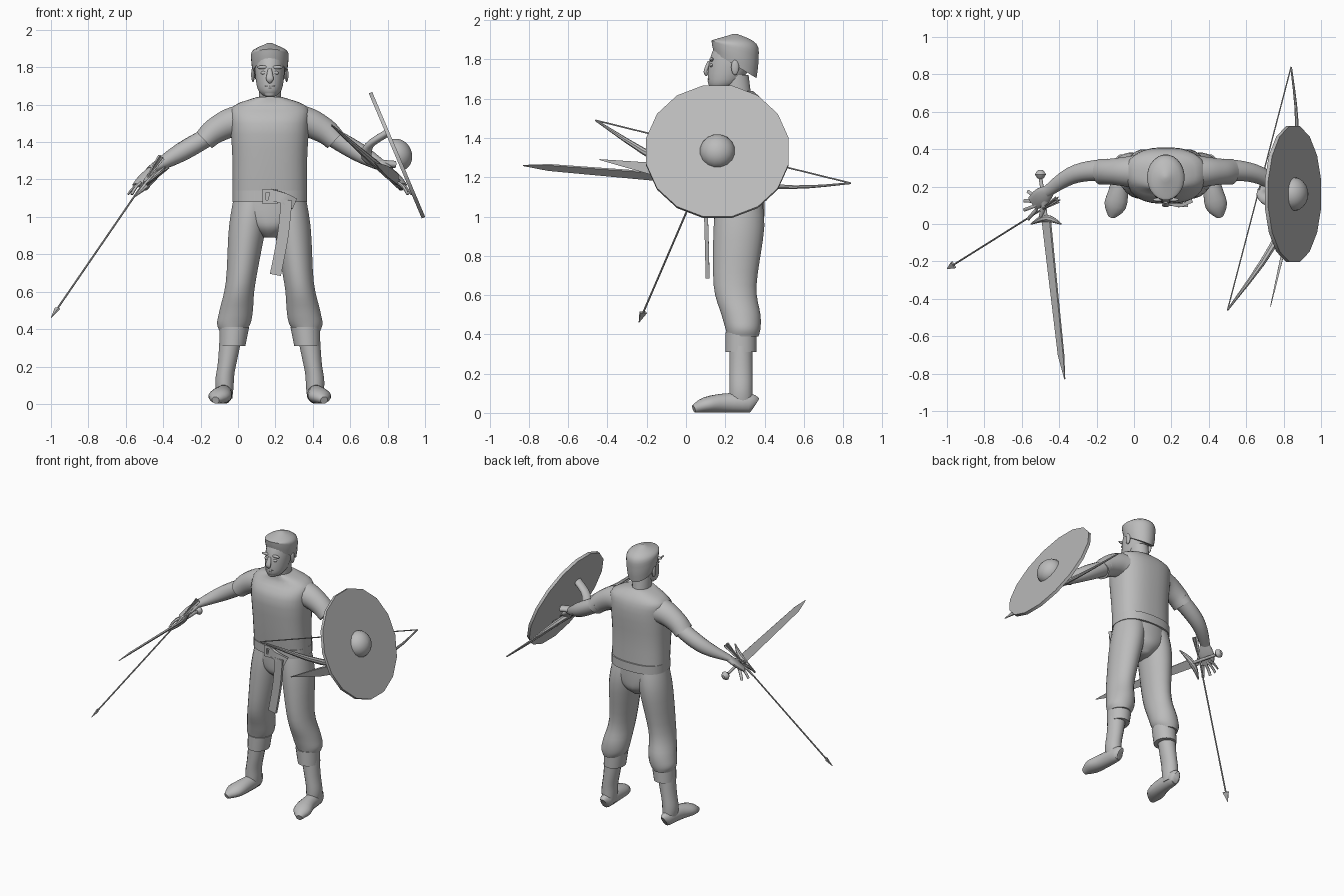
import bpy
import bmesh
import math
from mathutils import Vector

cube = bpy.data.objects.get("Cube")
if cube:
    bpy.data.objects.remove(cube, do_unlink=True)

grey = bpy.data.materials.new("plain grey")
grey.use_nodes = True
grey.diffuse_color = (0.5, 0.5, 0.5, 1)
grey.node_tree.nodes["Principled BSDF"].inputs["Base Color"].default_value = grey.diffuse_color

MIDLINE = 0.17  # the figure stands to one side of the origin; x is measured from its midline
UP = Vector((0, 0, 1))
BACK = Vector((0, 1, 0))
BOX = dict(sides=4, power=99, steps=1)


def finish(name, bm):
    """Turn a bmesh into a shaded object."""
    bmesh.ops.recalc_face_normals(bm, faces=bm.faces)
    bmesh.ops.translate(bm, vec=(MIDLINE, 0, 0), verts=bm.verts)
    mesh = bpy.data.meshes.new(name)
    bm.to_mesh(mesh)
    bm.free()
    mesh.materials.append(grey)
    obj = bpy.data.objects.new(name, mesh)
    bpy.context.collection.objects.link(obj)
    bpy.ops.object.select_all(action='DESELECT')
    obj.select_set(True)
    bpy.context.view_layer.objects.active = obj
    bpy.ops.object.shade_smooth_by_angle(angle=math.radians(40))


def value(values, t):
    """Smooth value at t along a list, or the constant itself."""
    if isinstance(values, (int, float)):
        return values
    last = len(values) - 1
    index = min(int(t * last + 1e-6), last - 1)
    f = t * last - index
    p, q, r, s = (values[max(0, min(last, index + k))] for k in (-1, 0, 1, 2))
    slope_in, slope_out = (r - p) / 2, (s - q) / 2
    bend = 3 * (r - q) - 2 * slope_in - slope_out
    twist = 2 * (q - r) + slope_in + slope_out
    return q + f * (slope_in + f * (bend + f * twist))


def section(sides, power):
    """Unit superellipse; a high power gives a box."""
    angles = [math.tau * (i + 0.5) / sides for i in range(sides)]
    return [[math.copysign(abs(c) ** (2 / power), c) for c in (math.cos(a), math.sin(a))]
            for a in angles]


def tube(name, x, y, z, width, depth, sides=16, steps=12, power=2, roll=0, ref=UP,
         level=False, tilt=0, mirror=1):
    """Skin rings along a path; each argument is a constant or an evenly spread list."""
    times = [i / steps for i in range(steps + 1)]
    points = [Vector((mirror * value(x, t), value(y, t), value(z, t))) for t in times]
    bm = bmesh.new()
    rings = []
    for i, t in enumerate(times):
        if level:
            across, over = Vector((1, 0, 0)), BACK + UP * value(tilt, t)
        else:
            along = points[min(i + 1, steps)] - points[max(i - 1, 0)]
            across = along.cross(ref).normalized()
            over = across.cross(along).normalized()
            across, over = (across * math.cos(roll) + over * math.sin(roll),
                            over * math.cos(roll) - across * math.sin(roll))
        w, d = value(width, t), value(depth, t)
        rings.append([bm.verts.new(points[i] + across * w * u + over * d * v)
                      for u, v in section(sides, power)])
    for a, b in zip(rings, rings[1:]):
        for i in range(sides):
            j = (i + 1) % sides
            bm.faces.new((a[i], a[j], b[j], b[i]))
    bm.faces.new(rings[0])
    bm.faces.new(rings[-1])
    finish(name, bm)


def stack(name, y, z, width, depth, x=0, **options):
    """Level rings piled upwards."""
    tube(name, x, y, z, width, depth, level=True, **options)


def pair(maker, name, *shape, **options):
    for label, mirror in (("left_", 1), ("right_", -1)):
        maker(label + name, *shape, mirror=mirror, **options)


def ball(name, x, y, z, size, mirror=1):
    bm = bmesh.new()
    bmesh.ops.create_uvsphere(bm, u_segments=14, v_segments=8, radius=1)
    bmesh.ops.scale(bm, vec=size, verts=bm.verts)
    bmesh.ops.translate(bm, vec=(mirror * x, y, z), verts=bm.verts)
    finish(name, bm)


# Head, hair and face
stack("neck", [.27, .25], [1.56, 1.72], .06, .07)
stack("head", [.17, .18, .2, .23, .24], [1.64, 1.66, 1.7, 1.8, 1.9],
      [.02, .05, .07, .08, .07], [.03, .06, .09, .11, .08], sides=24)
stack("hair", .25, [1.77, 1.84, 1.89, 1.93], [.09, .1, .09, .01], [.11, .12, .11, .01],
      tilt=[-.6, -.4, -.1, 0], sides=24)
tube("nose", 0, [.12, .1, .11], [1.79, 1.74, 1.72], [.01, .02, .01], .01, ref=BACK)
ball("upper_lip", 0, .12, 1.7, (.03, .01, .006))
ball("lower_lip", 0, .12, 1.69, (.02, .01, .006))
ball("chin", 0, .14, 1.66, (.03, .02, .02))
pair(ball, "ear", .09, .25, 1.76, (.01, .02, .04))
pair(ball, "eye", .03, .13, 1.77, (.02, .01, .01))
pair(ball, "brow", .04, .13, 1.8, (.03, .01, .01))

# Tunic, belt and buckle
stack("tunic", [.27, .26, .26, .28, .26], [1.12, 1.3, 1.5, 1.59, 1.64],
      [.2, .2, .21, .2, .07], [.13, .14, .15, .11, .08], sides=32, power=2.5)
stack("belt", .27, [1.08, 1.14], .2, .14, sides=32, power=2.5, steps=1)
for offset in (-.03, .03):
    tube("buckle_bar", [-.04, .04], .12, 1.11 + offset, .01, .01, **BOX)
    tube("buckle_post", offset, .12, [1.07, 1.15], .01, .01, ref=BACK, **BOX)
tube("belt_wrap", [0, .07, .13], [.12, .1, .12], [1.12, 1.1, 1.07], .01, .03, sides=4, power=99)
tube("belt_tail", [.09, .07, .03], [.1, .11], [1.09, .9, .69], .03, .01,
     sides=4, power=99, ref=BACK)

# Trousers, cuffs and boots
stack("trouser_seat", .27, [.89, .94, 1.01, 1.12], [.04, .12, .19, .19], [.07, .12, .13, .13], sides=24)
pair(stack, "trouser_leg", [.29, .29, .28, .25, .27, .27], [.39, .43, .5, .65, .95, 1.12],
     [.07, .09, .09, .08, .1, .1], [.08, .09, .1, .11, .13, .11], x=[.2, .17, .09], sides=24, steps=20)
pair(stack, "cuff", .28, [.31, .41], [.07, .08], .08, x=[.2, .19], sides=24, steps=1)
pair(stack, "boot_shaft", .28, [.03, .1, .2, .35], [.04, .05, .05, .06], .06, x=[.24, .24, .21])
pair(tube, "boot_foot", [.24, .25, .29], [.35, .32, .2, .1, .04], [.04, .05, .05, .04, .02],
     [.02, .04, .05, .06, .02], [.04, .05, .05, .04, .02])

# Sleeves, arms and hands
pair(tube, "sleeve", [.16, .35], .28, [1.51, 1.5, 1.46, 1.41], [.09, .08, .07, .07], [.09, .08, .07, .06])
pair(tube, "arm", [.31, .64], [.29, .27, .17], [1.44, 1.25], [.06, .05, .03], [.05, .05, .02])
pair(tube, "palm", [.62, .71], [.18, .11], [1.26, 1.17], [.03, .05, .04], [.02, .02, .01])
for i, finger in enumerate(("index", "middle", "ring", "little")):
    spread = i - 1.5
    reach = .76 - .01 * spread ** 2
    pair(tube, finger + "_finger", [.69, reach], [.11 + .02 * spread, .1 + .05 * spread],
         [1.18, 1.16, 1.12], .01, [.01, .005], sides=8, steps=4)
pair(tube, "thumb", [.64, .67], [.13, .04], [1.23, 1.18], [.02, .01], .01, sides=8, steps=4)

# Sword in the right hand, its flat side tipped over
tube("sword_blade", [-.64, -.56, -.54], [.03, -.7, -.83], [1.19, 1.25, 1.26], [.03, .02, .002],
     [.006, .005, .002], sides=4, power=99, steps=2, roll=math.pi * .75)
tube("sword_guard", [-.72, -.56], [0, .03, 0], [1.11, 1.27], [.004, .02, .004], [.004, .02, .004], sides=8)
tube("sword_grip", [-.64, -.67], [.03, .25], [1.19, 1.17], .01, .01, steps=1)
tube("sword_pommel", -.67, [.24, .29], 1.17, [.01, .03, .01], [.01, .03, .01], steps=4)

# Arrow in the right hand
NOCK, POINT = Vector((-.58, .13, 1.32)), Vector((-1.17, -.24, .46))


def on_arrow(start, end):
    return zip(NOCK.lerp(POINT, start), NOCK.lerp(POINT, end))


tube("arrow_shaft", *on_arrow(0, .95), .005, .005, sides=8, steps=1)
tube("arrow_head", *on_arrow(.94, 1), [.02, .001], [.006, .001], **BOX)
for i in range(3):
    tube("arrow_feather", *on_arrow(0, .14), [.02, .005], .002, roll=i * math.pi / 3, **BOX)


# Round shield with boss and arm strap
def disc(name, heights, radii, **options):
    centre, normal = Vector((.68, .16, 1.33)), Vector((.92, 0, .39))
    x, y, z = zip(*(centre + normal * h for h in heights))
    tube(name, x, y, z, radii, radii, **options)


arc = [math.pi / 2 * i / 7 for i in range(8)]
disc("shield_board", [-.01, .01], .37, steps=1)
disc("shield_boss", [.08 * math.sin(a) for a in arc], [.001 + .09 * math.cos(a) for a in arc], steps=7)
tube("shield_strap", [.63, .53, .53, .67], [.1, .22], [1.45, 1.38, 1.3, 1.28], .03, .02)

# Bow and dagger in the left hand
tube("bow_stave", [.33, .57, .69, .7, .67], [-.46, -.12, .2, .55, .84], [1.49, 1.28, 1.18, 1.15, 1.17],
     [.005, .02, .02, .01, .005], [.005, .02, .02, .01, .005], sides=8, steps=16)
tube("bow_string", [.33, .67], [-.46, .84], [1.49, 1.17], .004, .004, sides=6, steps=1)
tube("dagger_blade", [.56, .62, .68], [-.44, -.18, .08], [1.29, 1.2], [.002, .008, .008], [.002, .03, .03],
     sides=4, power=99, steps=2)
tube("dagger_grip", [.68, .72], [.08, .24], [1.2, 1.17], .01, .01, steps=1)
